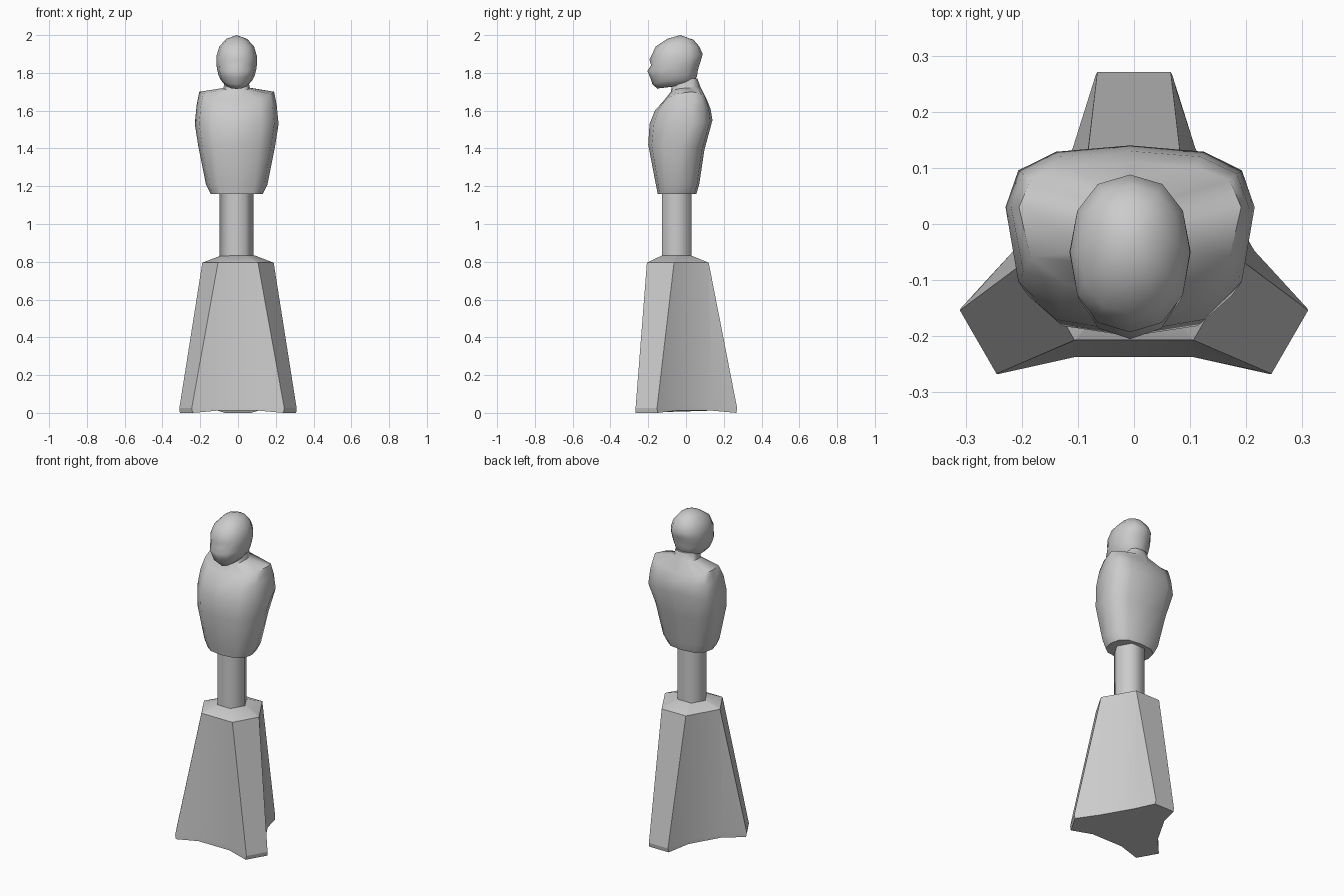
import bpy, bmesh, math
from math import sin, cos, radians

cube = bpy.data.objects.get("Cube")
if cube:
    bpy.data.objects.remove(cube)

grey = bpy.data.materials.new("plain_grey")
grey.use_nodes = True
GREY = (0.6, 0.6, 0.6, 1)
grey.diffuse_color = GREY
grey.node_tree.nodes["Principled BSDF"].inputs["Base Color"].default_value = GREY

AXIS_X, AXIS_Y = -0.007, -0.05


def loft(name, rings, angle, tip=None):
    """Skin a stack of equal point rings, capping the ends or closing on a tip."""
    bm = bmesh.new()
    loops = [[bm.verts.new(p) for p in ring] for ring in rings]
    n = len(loops[0])
    for a, b in zip(loops, loops[1:]):
        for i in range(n):
            j = (i + 1) % n
            bm.faces.new((a[i], a[j], b[j], b[i]))
    bm.faces.new(loops[0][::-1])
    if tip:
        top = bm.verts.new(tip)
        for i in range(n):
            bm.faces.new((loops[-1][i], loops[-1][(i + 1) % n], top))
    else:
        bm.faces.new(loops[-1])
    bmesh.ops.recalc_face_normals(bm, faces=bm.faces)
    mesh = bpy.data.meshes.new(name)
    bm.to_mesh(mesh)
    bm.free()
    mesh.materials.append(grey)
    obj = bpy.data.objects.new(name, mesh)
    bpy.context.collection.objects.link(obj)
    bpy.ops.object.select_all(action="DESELECT")
    obj.select_set(True)
    bpy.context.view_layer.objects.active = obj
    bpy.ops.object.shade_smooth_by_angle(angle=radians(angle))
    return obj


def body_ring(half, front, back, mid, z_front, z_side, z_back, power, n=12):
    """Rounded section whose height may differ at the front, sides and back."""
    points = []
    for i in range(n):
        t = 2 * math.pi * i / n
        c, s = cos(t), sin(t)
        x = math.copysign(abs(c) ** power, c) * half if abs(c) > 1e-6 else 0
        reach = abs(s) ** power if abs(s) > 1e-6 else 0
        end, z_end = (back, z_back) if s > 0 else (front, z_front)
        y = mid + (end - mid) * reach
        z = z_side + (z_end - z_side) * s * s
        points.append((AXIS_X + x, y, z))
    return points


def three_fold(pattern):
    """Repeat one side's points three times around the vertical axis."""
    points = []
    for k in range(3):
        c, s = cos(radians(120 * k)), sin(radians(120 * k))
        points += [(x * c - y * s, AXIS_Y + x * s + y * c, z) for x, y, z in pattern]
    return points


# Three-footed stand: each side has two foot corners and two inner corners
def stand_side(foot, inner, z_foot, z_inner):
    return three_fold([(-foot[0], foot[1], z_foot), (-inner[0], inner[1], z_inner),
                       (inner[0], inner[1], z_inner), (foot[0], foot[1], z_foot)])


loft("stand", [
    stand_side((0.24, -0.217), (0.105, -0.187), 0, 0.012),
    stand_side((0.245, -0.217), (0.105, -0.187), 0.025, 0.03),
], 30)
# Tapered body of the stand, rising to the sloped cap
loft("stand_body", [
    stand_side((0.245, -0.217), (0.105, -0.187), 0.025, 0.03),
    stand_side((0.106, -0.157), (0.104, -0.157), 0.795, 0.795),
    stand_side((0.046, -0.08), (0.044, -0.08), 0.832, 0.832),
], 30)

# Six-sided post
loft("post", [[(AXIS_X + 0.09 * cos(radians(60 * i)), AXIS_Y + 0.09 * sin(radians(60 * i)), z)
               for i in range(6)] for z in (0.82, 1.18)], 65)

# Torso with shoulders and neck
torso = [
    (0.138, -0.15, 0.055, -0.05, 1.16, 1.16, 1.16),
    (0.163, -0.16, 0.07, -0.04, 1.21, 1.21, 1.21),
    (0.203, -0.2, 0.097, -0.02, 1.42, 1.41, 1.39),
    (0.222, -0.193, 0.14, 0.03, 1.53, 1.53, 1.55),
    (0.212, -0.165, 0.13, 0.03, 1.6, 1.63, 1.61),
    (0.198, -0.12, 0.11, 0.03, 1.65, 1.7, 1.66),
    (0.07, -0.08, 0.075, 0, 1.7, 1.72, 1.73),
    (0.06, -0.07, 0.06, 0, 1.77, 1.77, 1.77),
]
loft("torso", [body_ring(*r, 0.75) for r in torso], 50)

# Head with jaw, nose, brow and crown
head = [
    (0.055, -0.15, 0.03, -0.06, 1.715, 1.73, 1.74),
    (0.083, -0.178, 0.058, -0.05, 1.74, 1.76, 1.78),
    (0.097, -0.189, 0.062, -0.05, 1.775, 1.79, 1.81),
    (0.104, -0.205, 0.07, -0.05, 1.81, 1.82, 1.84),
    (0.108, -0.185, 0.08, -0.05, 1.84, 1.85, 1.87),
    (0.107, -0.193, 0.088, -0.05, 1.87, 1.89, 1.9),
    (0.092, -0.16, 0.07, -0.045, 1.94, 1.94, 1.94),
    (0.055, -0.1, 0.04, -0.03, 1.98, 1.98, 1.975),
]
loft("head", [body_ring(*r, 0.9) for r in head], 60, (AXIS_X, -0.03, 2))
